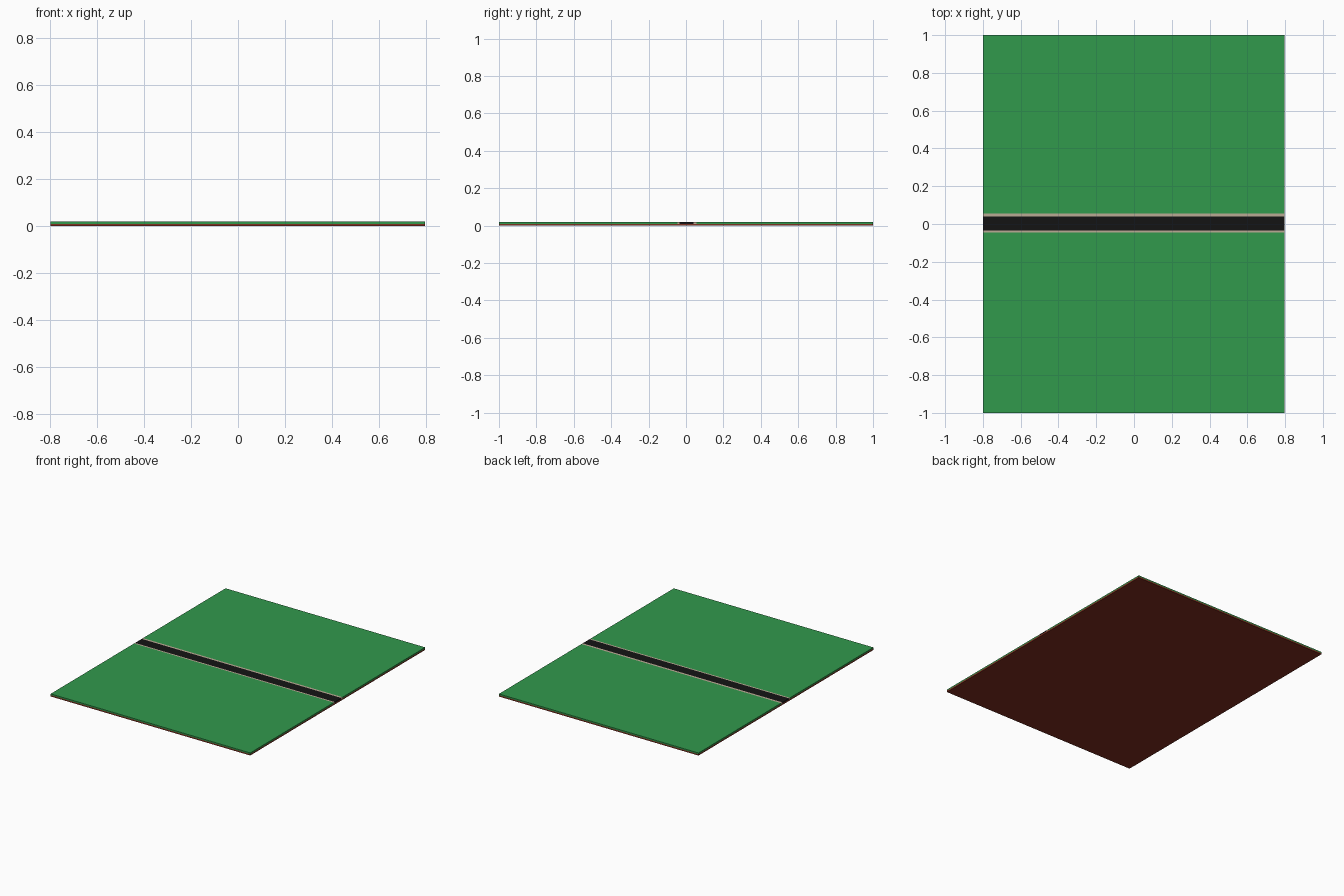
import bpy, bmesh

if "Cube" in bpy.data.objects:
    bpy.data.objects.remove(bpy.data.objects["Cube"])

def material(name, rgb):
    m = bpy.data.materials.new(name)
    m.diffuse_color = (*rgb, 1)
    m.use_nodes = True
    m.node_tree.nodes["Principled BSDF"].inputs["Base Color"].default_value = m.diffuse_color
    return m

GRASS = material("grass green", (0.031, 0.32, 0.073))
SOIL = material("soil brown", (0.216, 0.0275, 0.014))
ASPHALT = material("asphalt black", (0.007, 0.007, 0.007))
KERB = material("kerb tan", (0.50, 0.41, 0.30))

def box(name, x, y, z, mat):
    """Box given by its (min, max) extent on each axis."""
    bm = bmesh.new()
    bmesh.ops.create_cube(bm, size=1)
    for v in bm.verts:
        v.co = [r[0] if c < 0 else r[1] for c, r in zip(v.co, (x, y, z))]
    mesh = bpy.data.meshes.new(name)
    bm.to_mesh(mesh)
    bm.free()
    mesh.materials.append(mat)
    ob = bpy.data.objects.new(name, mesh)
    bpy.context.collection.objects.link(ob)
    return ob

FULL = (-0.8, 0.798)
Z0, Z1 = 0.010, 0.019

# Soil base
box("soil_base", FULL, (-1, 1), (0, Z0), SOIL)

# Lawns either side of the road
box("lawn_front", FULL, (-1, -0.046), (Z0, Z1), GRASS)
box("lawn_back", FULL, (0.056, 1), (Z0, Z1), GRASS)

# Kerbs and road between the lawns
box("kerb_front", FULL, (-0.046, -0.035), (Z0, Z1), KERB)
box("kerb_back", FULL, (0.041, 0.056), (Z0, Z1), KERB)
box("road", FULL, (-0.035, 0.041), (Z0, Z1), ASPHALT)
